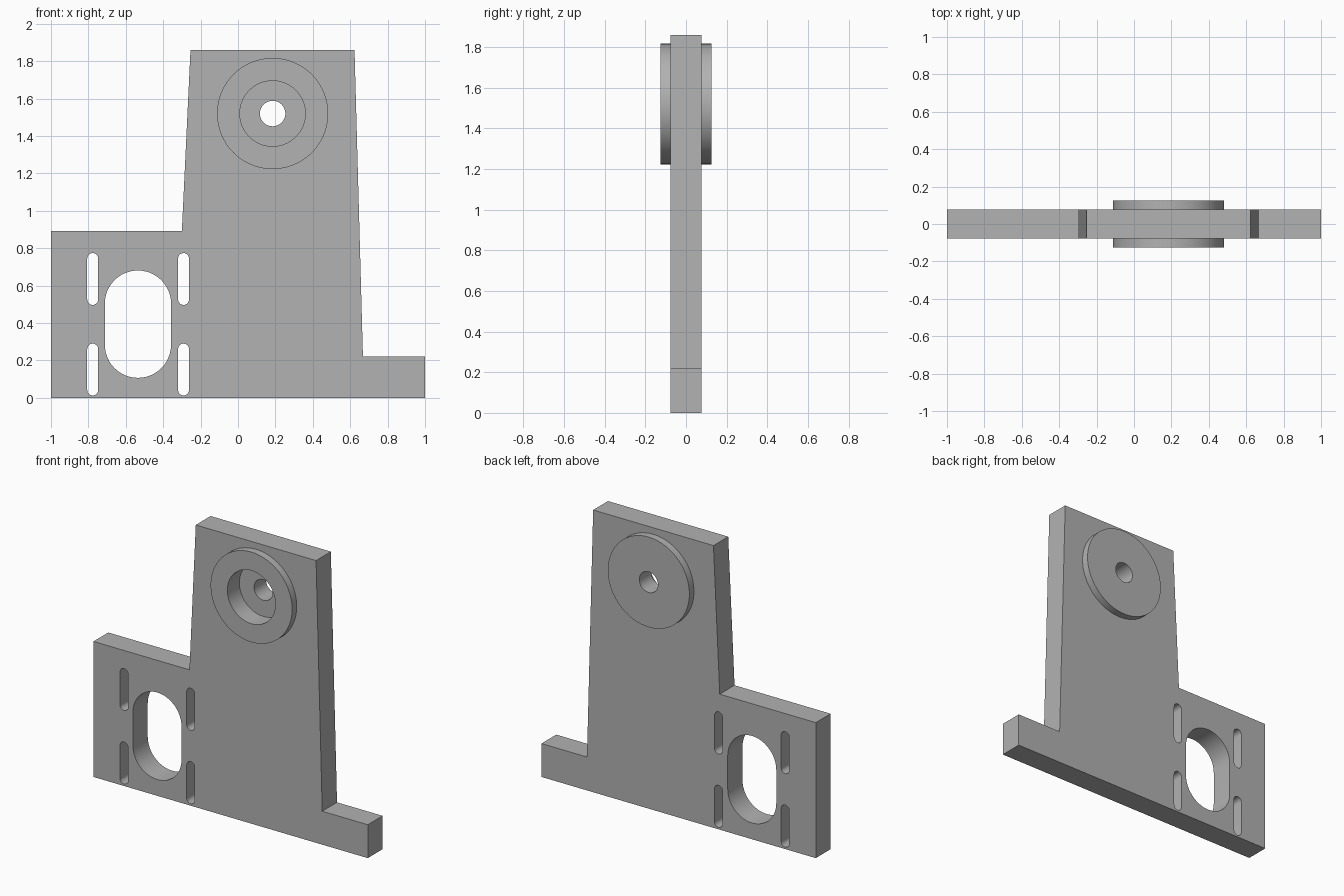
import bpy
import bmesh
import math
from mathutils import Matrix, Vector

old = bpy.data.objects.get("Cube")
if old:
    bpy.data.objects.remove(old, do_unlink=True)

PLATE_HALF = 0.077     # half thickness of the plate
BOSS_HALF = 0.125      # half length of the bearing boss
BOSS_X, BOSS_Z = 0.185, 1.52

grey = bpy.data.materials.new("machined_grey")
grey.use_nodes = True
colour = (0.445, 0.445, 0.445, 1)
grey.diffuse_color = colour
grey.node_tree.nodes["Principled BSDF"].inputs["Base Color"].default_value = colour


def prism(name, outline, y_front, y_back):
    """Extrude an outline in the xz plane from y_front to y_back."""
    bm = bmesh.new()
    face = bm.faces.new([bm.verts.new((x, y_front, z)) for x, z in outline])
    grown = bmesh.ops.extrude_face_region(bm, geom=[face])["geom"]
    moved = [v for v in grown if isinstance(v, bmesh.types.BMVert)]
    bmesh.ops.translate(bm, verts=moved, vec=(0, y_back - y_front, 0))
    bmesh.ops.recalc_face_normals(bm, faces=bm.faces)
    mesh = bpy.data.meshes.new(name)
    bm.to_mesh(mesh)
    bm.free()
    mesh.materials.append(grey)
    obj = bpy.data.objects.new(name, mesh)
    bpy.context.collection.objects.link(obj)
    return obj


def stadium(x, z_low, z_high, radius, steps=24):
    """Upright slot outline with round ends."""
    points = []
    for centre, start in ((z_high - radius, 0), (z_low + radius, math.pi)):
        for i in range(steps + 1):
            a = start + math.pi * i / steps
            points.append((x + radius * math.cos(a), centre + radius * math.sin(a)))
    return points


def circle(radius, steps=96):
    turns = [math.tau * i / steps for i in range(steps)]
    return [(BOSS_X + radius * math.cos(a), BOSS_Z + radius * math.sin(a)) for a in turns]


def combine(target, tool, operation):
    """Apply a boolean and discard the tool."""
    tool.hide_render = True
    mod = target.modifiers.new(operation.title(), 'BOOLEAN')
    mod.operation = operation
    mod.solver = 'EXACT'
    mod.object = tool
    bpy.context.view_layer.objects.active = target
    bpy.ops.object.modifier_apply(modifier=mod.name)
    bpy.data.objects.remove(tool, do_unlink=True)


# Plate with a tapered upright, a wide left wing and a low right foot
plate = prism("bracket_plate", [
    (-1, 0), (1, 0), (1, 0.22), (0.668, 0.22), (0.623, 1.86),
    (-0.254, 1.86), (-0.30, 0.893), (-1, 0.893)], -PLATE_HALF, PLATE_HALF)

# Round boss through the upright, counterbored from the front
combine(plate, prism("boss", circle(0.297), -BOSS_HALF, BOSS_HALF), 'UNION')
combine(plate, prism("counterbore", circle(0.175), -0.3, 0), 'DIFFERENCE')
combine(plate, prism("shaft_hole", circle(0.068), -0.3, 0.3), 'DIFFERENCE')

# Large opening and four mounting slots in the wing
openings = [stadium(-0.535, 0.107, 0.681, 0.177)]
for x in (-0.777, -0.291):
    for z in (0.013, 0.497):
        openings.append(stadium(x, z, z + 0.277, 0.029))
for outline in openings:
    combine(plate, prism("opening", outline, -0.3, 0.3), 'DIFFERENCE')

# Smooth round walls, crisp edges
bpy.ops.object.select_all(action='DESELECT')
plate.select_set(True)
bpy.context.view_layer.objects.active = plate
bpy.ops.object.shade_smooth_by_angle(angle=math.radians(30))
